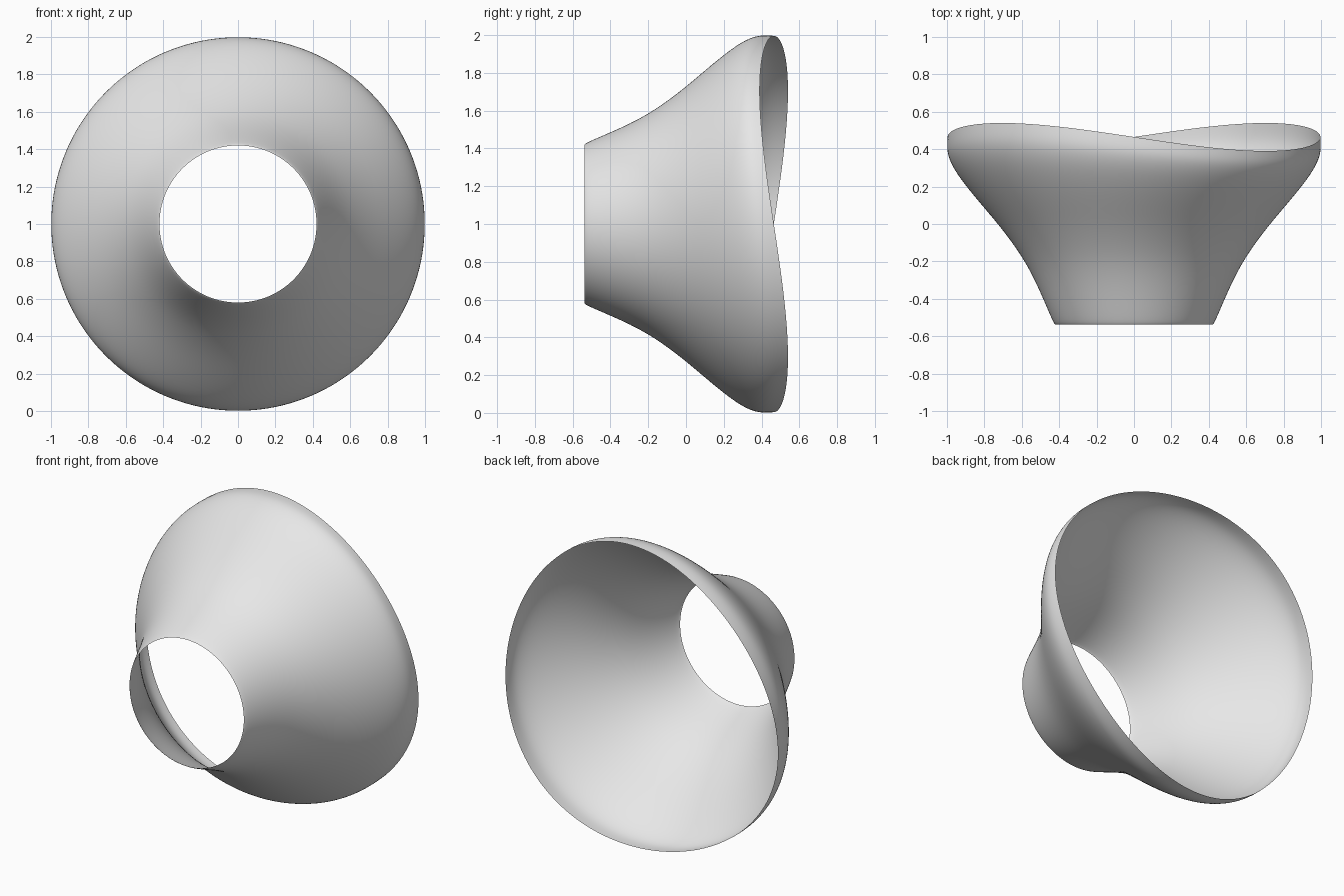
import bpy
import bmesh
from math import sin, cos, pi

cube = bpy.data.objects.get("Cube")
if cube:
    bpy.data.objects.remove(cube)

SEGMENTS = 96
SADDLE = 0.075          # how far the rim waves to and fro
FRONT, BACK = -0.538, 0.465

# Flared profile: (radius, y) from the narrow mouth to the wide rim
profile = [(0.42, FRONT), (0.43, -0.53), (0.485, -0.4), (0.53, -0.3),
           (0.583, -0.2), (0.65, -0.1), (0.727, 0.0), (0.812, 0.1),
           (0.895, 0.2), (0.96, 0.29), (0.993, 0.36), (1.0, 0.41), (0.997, BACK)]

# Grey material
grey = bpy.data.materials.new("light grey")
grey.use_nodes = True
grey.diffuse_color = (0.8, 0.8, 0.8, 1)
grey.node_tree.nodes["Principled BSDF"].inputs["Base Color"].default_value = (0.8, 0.8, 0.8, 1)

# Revolve the profile about y, waving it more strongly towards the rim
bm = bmesh.new()
rings = []
for radius, y in profile:
    strength = ((y - FRONT) / (BACK - FRONT)) ** 3
    ring = []
    for i in range(SEGMENTS):
        a = 2 * pi * i / SEGMENTS
        wave = -SADDLE * strength * sin(2 * a)
        ring.append(bm.verts.new((radius * cos(a), y + wave, 1 + radius * sin(a))))
    rings.append(ring)

for low, high in zip(rings, rings[1:]):
    for i in range(SEGMENTS):
        j = (i + 1) % SEGMENTS
        bm.faces.new((low[i], low[j], high[j], high[i])).smooth = True

# Open shell with normals facing outwards
bm.normal_update()
face = bm.faces[:][SEGMENTS * 5]
centre = face.calc_center_median()
if face.normal.x * centre.x + face.normal.z * (centre.z - 1) < 0:
    bmesh.ops.reverse_faces(bm, faces=bm.faces[:])

mesh = bpy.data.meshes.new("flared_funnel")
bm.to_mesh(mesh)
bm.free()
mesh.materials.append(grey)
funnel = bpy.data.objects.new("flared_funnel", mesh)
bpy.context.collection.objects.link(funnel)

# Round off the profile
smooth = funnel.modifiers.new("smooth", "SUBSURF")
smooth.levels = smooth.render_levels = 2
